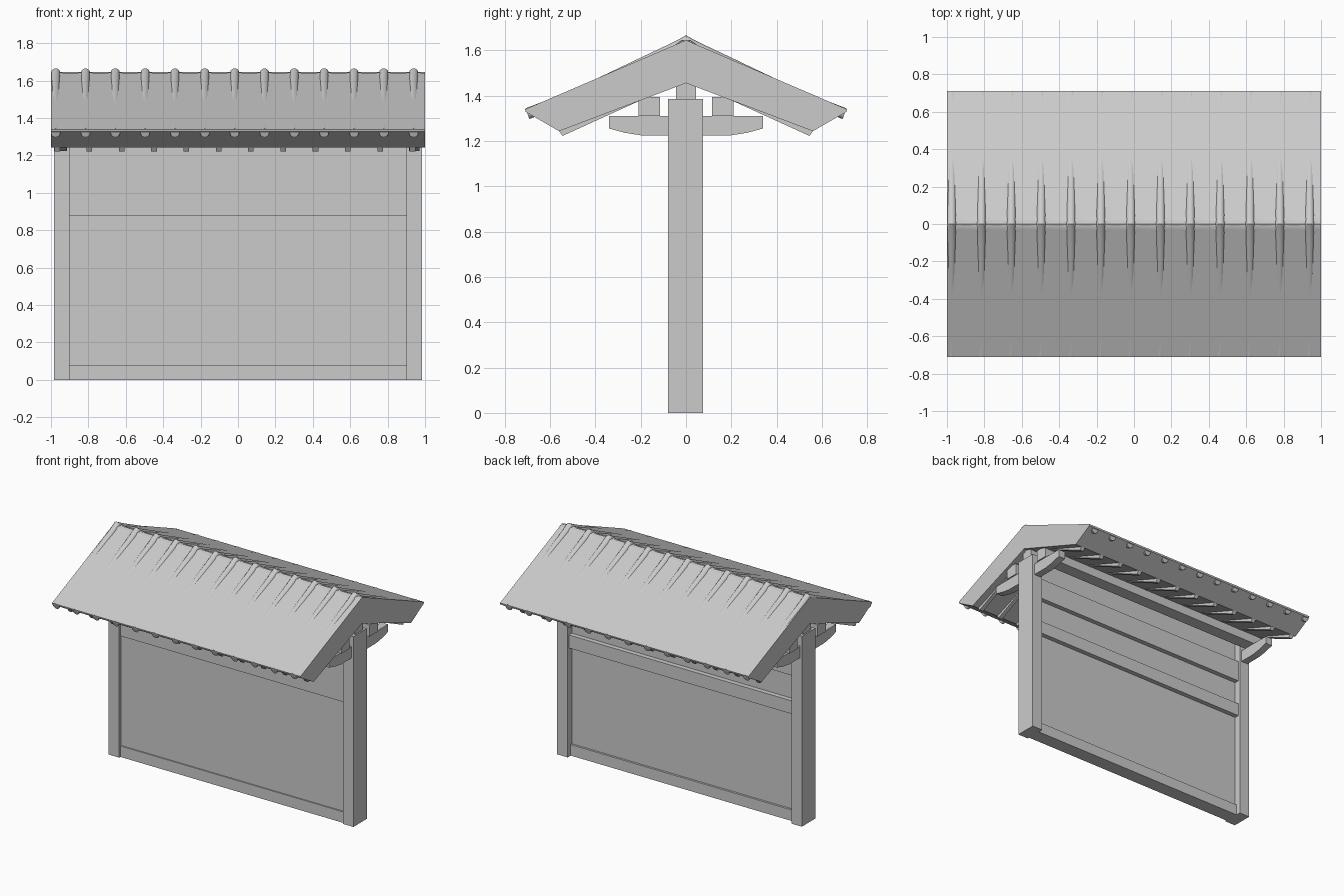
import bpy, bmesh, math
from mathutils import Vector

if "Cube" in bpy.data.objects:
    bpy.data.objects.remove(bpy.data.objects["Cube"])


def finish(name, bm, smooth=False):
    bmesh.ops.recalc_face_normals(bm, faces=bm.faces)
    me = bpy.data.meshes.new(name)
    bm.to_mesh(me)
    bm.free()
    ob = bpy.data.objects.new(name, me)
    bpy.context.collection.objects.link(ob)
    if smooth:
        bpy.ops.object.select_all(action='DESELECT')
        ob.select_set(True)
        bpy.context.view_layer.objects.active = ob
        bpy.ops.object.shade_smooth_by_angle(angle=math.radians(40))
    return ob


def extrude_x(name, profile, x0, x1):
    """Extrude a (y, z) outline along x."""
    bm = bmesh.new()
    f = bm.faces.new([bm.verts.new((x0, y, z)) for y, z in profile])
    r = bmesh.ops.extrude_face_region(bm, geom=[f])
    vs = [g for g in r['geom'] if isinstance(g, bmesh.types.BMVert)]
    bmesh.ops.translate(bm, verts=vs, vec=(x1 - x0, 0, 0))
    return finish(name, bm)


def box(name, x0, x1, y0, y1, z0, z1):
    return extrude_x(name, [(y0, z0), (y1, z0), (y1, z1), (y0, z1)], x0, x1)


def flip(profile):
    return [(-y, z) for y, z in profile]


def tube(name, x, path, r, sides=12):
    """Round bar following a (y, z) path at a fixed x."""
    bm = bmesh.new()
    rings = []
    for i, (y, z) in enumerate(path):
        a, b = path[max(i - 1, 0)], path[min(i + 1, len(path) - 1)]
        t = Vector((0, b[0] - a[0], b[1] - a[1])).normalized()
        n = Vector((0, -t.z, t.y))
        rings.append([bm.verts.new(Vector((x, y, z)) + n * r * math.sin(k * math.tau / sides)
                      + Vector((r * math.cos(k * math.tau / sides), 0, 0))) for k in range(sides)])
    for p, q in zip(rings, rings[1:]):
        for k in range(sides):
            j = (k + 1) % sides
            bm.faces.new((p[k], p[j], q[j], q[k]))
    bm.faces.new(rings[0])
    bm.faces.new(rings[-1])
    return finish(name, bm, True)


# Posts and bracket arms at each end
arm = [(0.34, 1.31), (0.34, 1.255), (0.27, 1.236), (0.2, 1.225)]
arm += [(-y, z) for y, z in reversed(arm)]
for side, s in (("left", -1), ("right", 1)):
    a, b = sorted((s * 0.9, s * 0.985))
    box(side + "_post", a, b, -0.08, 0.075, 0, 1.385)
    a, b = sorted((s * 0.915, s * 0.97))
    extrude_x(side + "_bracket_arm", arm, a, b)

# Wall panel and its rails
box("wall_panel", -0.91, 0.91, -0.057, 0.025, 0.02, 1.38)
box("bottom_rail", -0.91, 0.91, -0.066, 0.04, 0, 0.08)
box("front_upper_rail", -0.91, 0.91, -0.066, 0.0, 0.88, 1.385)
box("back_middle_rail", -0.91, 0.91, 0.0, 0.06, 0.79, 0.885)
box("back_upper_rail", -0.91, 0.91, 0.0, 0.06, 1.07, 1.225)

# Lengthwise roof beams
box("ridge_beam", -0.975, 0.975, -0.045, 0.045, 1.38, 1.47)
for side, s in (("front", -1), ("back", 1)):
    a, b = sorted((s * 0.115, s * 0.21))
    box(side + "_purlin", -0.98, 0.98, a, b, 1.31, 1.395)

# Roof slab
EAVE, PEAK, SLOPE = 0.71, 1.645, 0.43
half = [(EAVE, PEAK - EAVE * SLOPE), (EAVE - 0.003, 1.328), (0.56, 1.243)]
extrude_x("roof_slab", [(0, PEAK)] + half + [(0, 1.455)] + flip(half)[::-1], -1, 1)

# Rafters just breaking through the underside
rafter = [(0.1, 1.425), (0.545, 1.222), (0.568, 1.255), (0.1, 1.47)]
for i in range(12):
    x = -0.967 + i * 0.1727
    extrude_x("back_rafter", rafter, x - 0.015, x + 0.015)
    extrude_x("front_rafter", flip(rafter), x - 0.015, x + 0.015)

# Round tile rolls: proud at the ridge, sinking, then showing at the eave
R = 0.025
lift = [(0.03, 0.016), (0.1, 0.012), (0.2, 0.008), (0.3, 0.003), (0.4, -0.001),
        (0.55, -0.003), (0.65, 0.001), (0.7, 0.003)]
right = [(y, PEAK - y * SLOPE + h - R * 1.08) for y, h in lift]
path = flip(right)[::-1] + [(0, PEAK + 0.021 - R)] + right
rolls = [-0.975 + i * 0.1595 for i in range(13)]
for x in rolls:
    tube("tile_roll", x, path, R)

# Sagging pan tiles between the rolls, visible near the ridge
bm = bmesh.new()
rows = [(-0.06, -0.006), (-0.02, 0.006), (0.02, 0.006), (0.06, -0.006)]
for i, x0 in enumerate(rolls):
    x1 = min(x0 + 0.1595, 1.0)
    grid = []
    for y, h in rows:
        line = []
        for k in range(9):
            x = x0 + (x1 - x0) * k / 8
            sag = 0.006 * (1 - ((x - x0) / 0.07975 - 1) ** 2)
            line.append(bm.verts.new((x, y, PEAK - abs(y) * SLOPE + h + 0.004 - sag)))
        grid.append(line)
    for p, q in zip(grid, grid[1:]):
        for k in range(8):
            bm.faces.new((p[k], p[k + 1], q[k + 1], q[k]))
finish("ridge_pan_tiles", bm, True)
